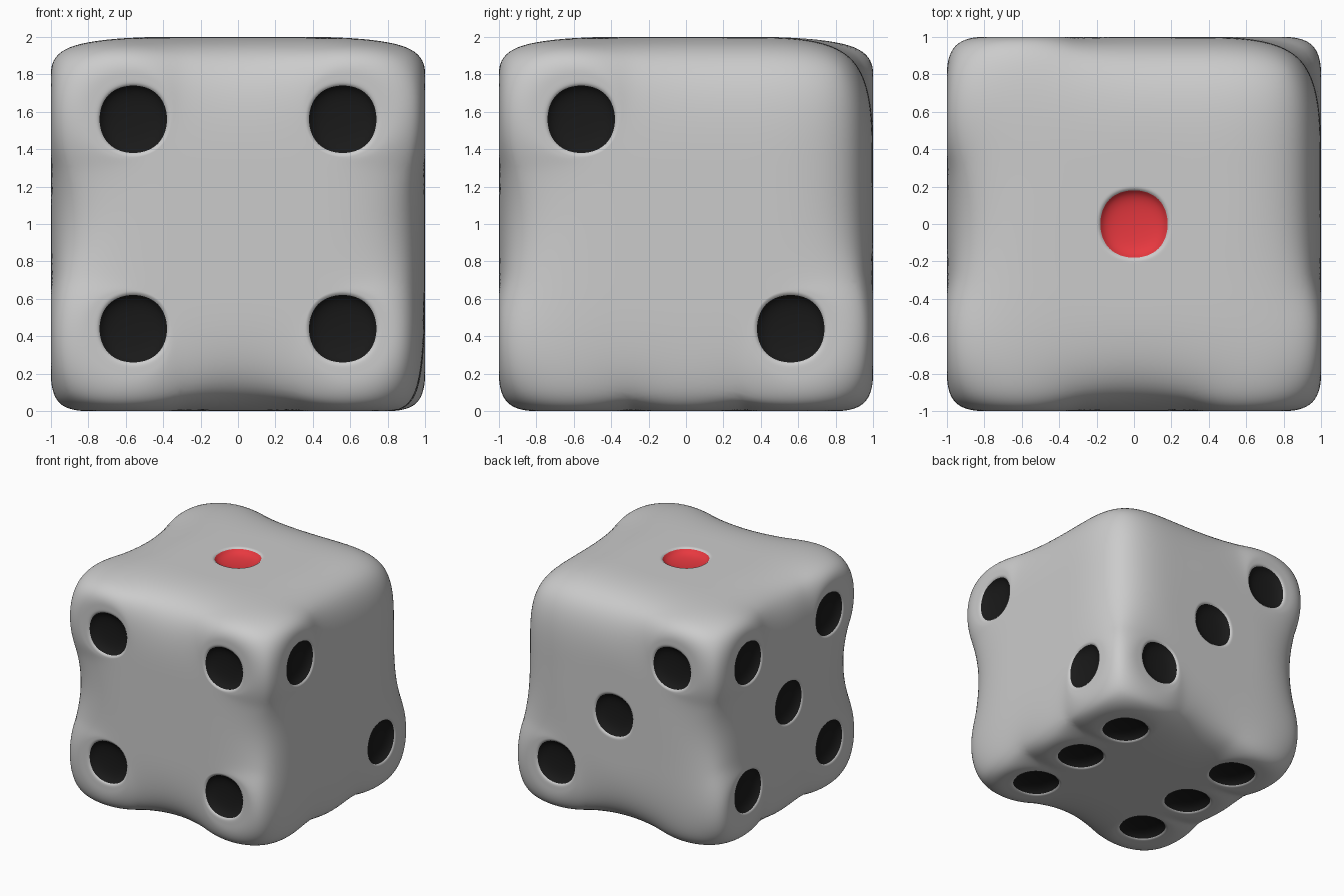
import bpy, bmesh
from mathutils import Vector

if "Cube" in bpy.data.objects:
    bpy.data.objects.remove(bpy.data.objects["Cube"])

G = 0.30      # cage lines dividing each face into 3 x 3 cells
P = 0.56      # offset of the outer pips
# pip rings: half size, depth below the face
RINGS = [(0.225, 0.0), (0.20, 0.0), (0.155, 0.065)]


def material(name, colour):
    m = bpy.data.materials.new(name)
    m.diffuse_color = (*colour, 1)
    m.use_nodes = True
    m.node_tree.nodes["Principled BSDF"].inputs["Base Color"].default_value = m.diffuse_color
    return m


def sign(v):
    return 0 if abs(v) < 0.2 else (1 if v > 0 else -1)


# cube cage with a 3 x 3 grid on every side
bm = bmesh.new()
bmesh.ops.create_cube(bm, size=2)
bmesh.ops.subdivide_edges(bm, edges=bm.edges[:], cuts=2, use_grid_fill=True)
bm.normal_update()
cells = {}
for f in bm.faces:
    n = tuple(round(c) for c in f.normal)
    c = f.calc_center_median()
    cells[n, tuple(sign(v) for i, v in enumerate(c) if n[i] == 0)] = f
for v in bm.verts:
    v.co = Vector([c if abs(c) > 0.9 else (G if c > 0 else -G) for c in v.co])

# pip layout of each side, as cells along its two remaining axes
corners = [(a, b) for a in (-1, 1) for b in (-1, 1)]
layout = {
    (0, 0, 1): [(0, 0)],                                        # top, one
    (1, 0, 0): [(-1, 1), (1, -1)],                              # right, two
    (0, 1, 0): [(1, -1), (0, 0), (-1, 1)],                      # back, three
    (0, -1, 0): corners,                                        # front, four
    (-1, 0, 0): corners + [(0, 0)],                             # left, five
    (0, 0, -1): [(a, b) for a in (-1, 1) for b in (-1, 0, 1)],  # bottom, six
}


def make_pip(n, cell, slot):
    """Inset a cell into nested rings; the last ring sinks to form the bowl."""
    face = cells[n, cell]
    axes = [i for i in range(3) if n[i] == 0]
    centre = Vector(n)
    for i, s in zip(axes, cell):
        centre[i] = s * P
    for half, depth in RINGS:
        ring = bmesh.ops.inset_individual(bm, faces=[face], thickness=0.01)["faces"]
        mid = face.calc_center_median()
        for v in face.verts:
            co = centre - Vector(n) * depth
            for i in axes:
                co[i] += half if v.co[i] > mid[i] else -half
            v.co = co
    for f in ring + [face]:
        f.material_index = slot


for n, pips in layout.items():
    for cell in pips:
        make_pip(n, cell, 2 if len(pips) == 1 else 1)

bmesh.ops.translate(bm, verts=bm.verts[:], vec=(0, 0, 1))
bmesh.ops.recalc_face_normals(bm, faces=bm.faces[:])
for f in bm.faces:
    f.smooth = True

# die: smooth subdivided body with coloured pips
mesh = bpy.data.meshes.new("die")
bm.to_mesh(mesh)
bm.free()
mesh.materials.append(material("body_grey", (0.8, 0.8, 0.8)))
mesh.materials.append(material("pip_black", (0.01, 0.01, 0.01)))
mesh.materials.append(material("pip_red", (0.8, 0.04, 0.05)))
die = bpy.data.objects.new("die", mesh)
bpy.context.collection.objects.link(die)
sub = die.modifiers.new("smooth", "SUBSURF")
sub.levels = sub.render_levels = 4
